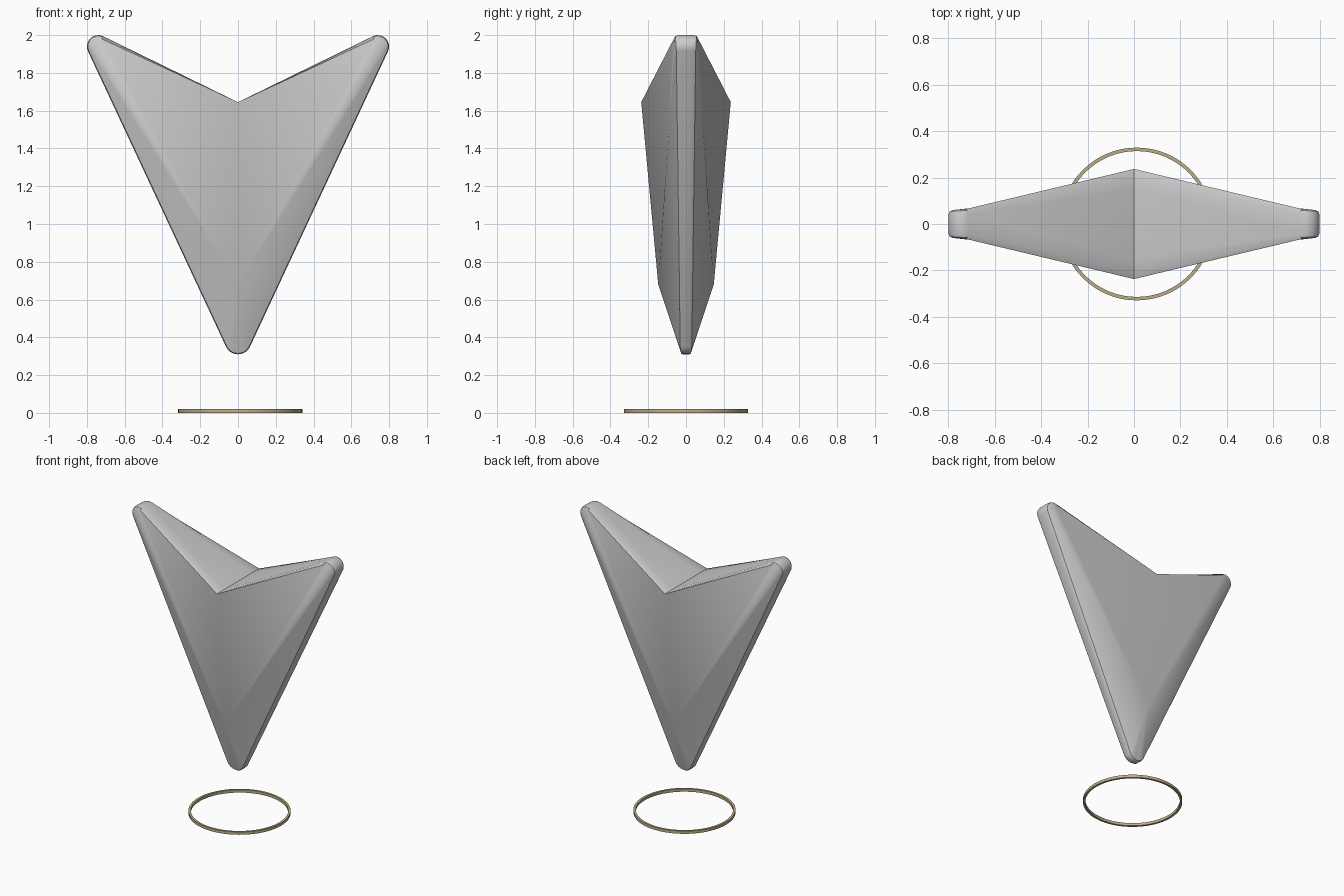
import bpy, bmesh
from math import sin, cos, radians, pi

if "Cube" in bpy.data.objects:
    bpy.data.objects.remove(bpy.data.objects["Cube"])


def finish(name, bm, angle):
    bmesh.ops.recalc_face_normals(bm, faces=bm.faces)
    mesh = bpy.data.meshes.new(name)
    bm.to_mesh(mesh)
    bm.free()
    obj = bpy.data.objects.new(name, mesh)
    bpy.context.collection.objects.link(obj)
    bpy.ops.object.select_all(action='DESELECT')
    obj.select_set(True)
    bpy.context.view_layer.objects.active = obj
    bpy.ops.object.shade_smooth_by_angle(angle=radians(angle))
    return obj


def outline(inset):
    """Arrow outline as (x, half thickness, z); rounded tips, sharp notch."""
    half = []
    n = 8
    for i in range(n + 1):                      # upper wing tip
        a = radians(115 - 140 * i / n)
        r = 0.06 - inset
        half.append((0.74 + r * cos(a), 0.065 - 0.008 * i / n, 1.94 + r * sin(a)))
    for i in range(6):                          # lower point
        a = radians(-25 - 65 * i / 5)
        r = 0.07 - inset
        half.append((r * cos(a), 0.034 - 0.006 * i / 5, 0.38 + r * sin(a)))
    half[-1] = (0, half[-1][1], half[-1][2])
    left = [(-x, y, z) for x, y, z in reversed(half[:-1])]
    return [(0, 0.237, 1.645)] + half + left


# Arrow body: rounded rim rows joined by fans to a front and a back peak
bm = bmesh.new()
profile = [(0.016, 1.0), (0.005, 0.9), (0, 0.65),
           (0, -0.65), (0.005, -0.9), (0.016, -1.0)]
rows = [[bm.verts.new((x, y * k, z)) for x, y, z in outline(inset)]
        for inset, k in profile]
count = len(rows[0])
for a, b in zip(rows, rows[1:]):
    for i in range(count):
        j = (i + 1) % count
        bm.faces.new((a[i], a[j], b[j], b[i]))
for row, y in ((rows[0], 0.147), (rows[-1], -0.147)):
    peak = bm.verts.new((0, y, 0.68))
    for i in range(count):
        bm.faces.new((peak, row[i], row[(i + 1) % count]))
finish("arrow_pointer", bm, 35)

# Ground ring: square section swept around a circle
bm = bmesh.new()
section = [(0.329, 0), (0.329, 0.02), (0.314, 0.02), (0.314, 0)]
steps = 64
rings = [[bm.verts.new((0.012 + r * cos(2 * pi * s / steps),
                        r * sin(2 * pi * s / steps), z)) for r, z in section]
         for s in range(steps)]
for s in range(steps):
    a, b = rings[s], rings[(s + 1) % steps]
    for i in range(4):
        j = (i + 1) % 4
        bm.faces.new((a[i], a[j], b[j], b[i]))
ring = finish("ground_ring", bm, 35)
mat = bpy.data.materials.new("tan")
mat.diffuse_color = (0.5, 0.42, 0.24, 1)
mat.use_nodes = True
mat.node_tree.nodes["Principled BSDF"].inputs["Base Color"].default_value = mat.diffuse_color
ring.data.materials.append(mat)
